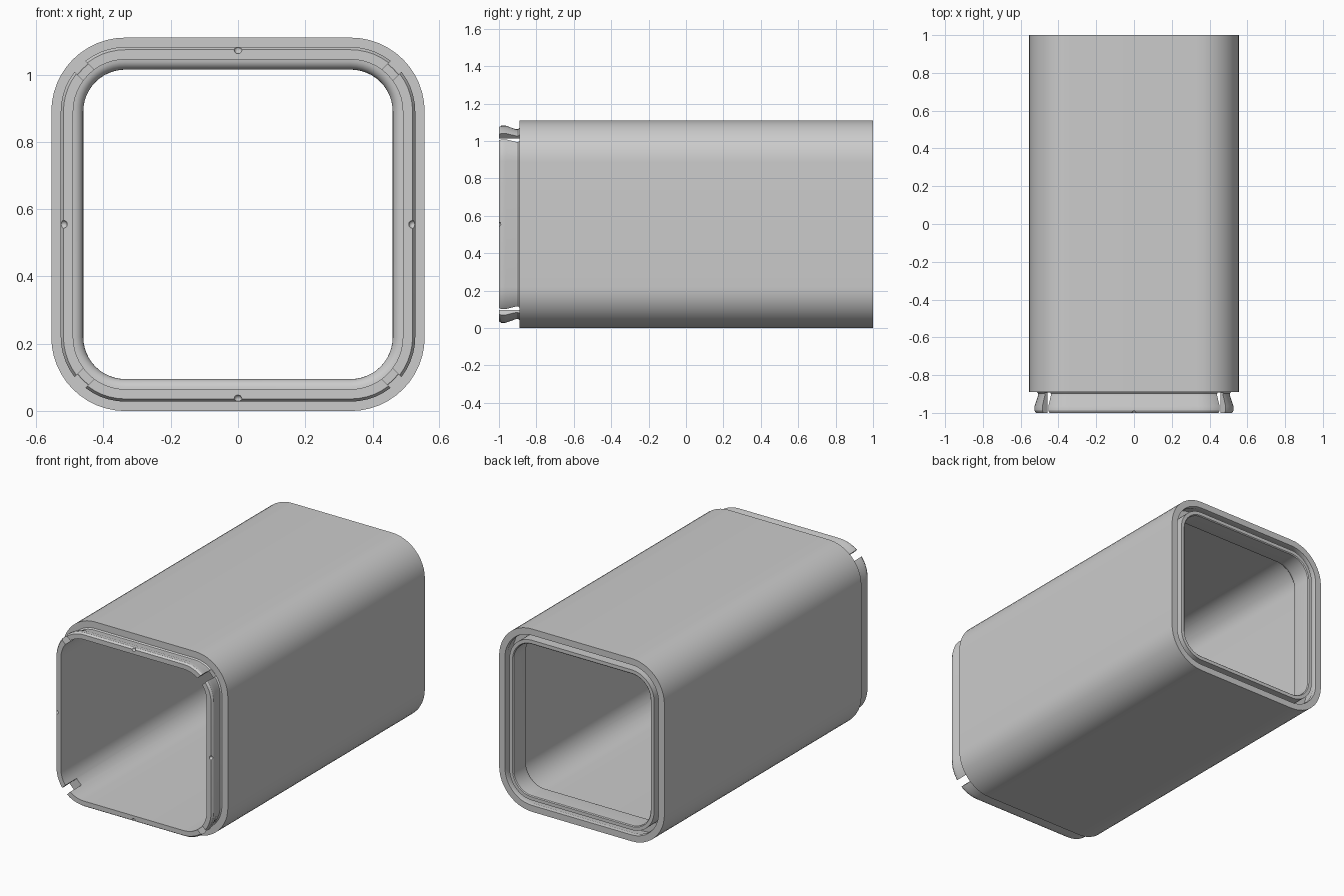
import bpy, bmesh, math
from mathutils import Matrix, Vector

cube = bpy.data.objects.get("Cube")
if cube:
    bpy.data.objects.remove(cube, do_unlink=True)

MID = 0.555      # half width, also the height of the tube axis
CORNER = 0.335   # shared centre of all corner arcs
STEPS = 12       # segments per corner

grey = bpy.data.materials.new("plain grey")
grey.use_nodes = True
grey.diffuse_color = (0.6, 0.6, 0.6, 1)
grey.node_tree.nodes["Principled BSDF"].inputs["Base Color"].default_value = (0.6, 0.6, 0.6, 1)


def make_object(name, bm):
    bmesh.ops.recalc_face_normals(bm, faces=bm.faces)
    mesh = bpy.data.meshes.new(name)
    bm.to_mesh(mesh)
    bm.free()
    obj = bpy.data.objects.new(name, mesh)
    bpy.context.collection.objects.link(obj)
    obj.data.materials.append(grey)
    return obj


def ring(bm, half, y):
    """Rounded square at depth y, with concentric corners."""
    verts = []
    r = half - CORNER
    for q, (sx, sz) in enumerate([(1, 1), (-1, 1), (-1, -1), (1, -1)]):
        for i in range(STEPS + 1):
            a = math.pi / 2 * (q + i / STEPS)
            verts.append(bm.verts.new((sx * CORNER + r * math.cos(a), y,
                                       MID + sz * CORNER + r * math.sin(a))))
    return verts


# Wall cross-section as (half width, y), swept round the rounded square
profile = [
    (0.555, 1.0), (0.555, -0.89),                        # outer skin
    (0.515, -0.89), (0.508, -0.897), (0.508, -0.91),     # neck of the snap lip
    (0.527, -0.965), (0.527, -0.988), (0.519, -1.0),     # snap bead
    (0.49, -1.0), (0.49, 0.86),                          # inner wall
]
# Rounded shoulder narrowing the bore at the back
profile += [(0.49 - 0.03 * math.sin(t), 0.89 - 0.03 * math.cos(t))
            for t in (math.pi / 2 * i / 6 for i in range(1, 7))]
profile += [
    (0.46, 0.995), (0.465, 1.0), (0.486, 1.0),           # inner rim
    (0.486, 0.90),                                       # socket groove floor
    (0.53, 0.90), (0.53, 0.925), (0.512, 0.98), (0.516, 1.0),
]

bm = bmesh.new()
rings = [ring(bm, h, y) for h, y in profile]
n = len(rings[0])
for a, b in zip(rings, rings[1:] + rings[:1]):
    for i in range(n):
        j = (i + 1) % n
        bm.faces.new((a[i], a[j], b[j], b[i]))
tube = make_object("square_tube", bm)

# Cutters: diagonal corner slots and small dimples in the snap lip
bm = bmesh.new()
for k in range(4):
    spin = Matrix.Translation((0, 0, MID)) @ Matrix.Rotation(k * math.pi / 2, 4, 'Y')
    slot = (spin @ Matrix.Rotation(math.pi / 4, 4, 'Y')
            @ Matrix.Translation((0.66, -0.991, 0))
            @ Matrix.Diagonal((0.2, 0.2, 0.045, 1)))
    bmesh.ops.create_cube(bm, size=1, matrix=slot)
    bmesh.ops.create_icosphere(bm, subdivisions=2, radius=0.012,
                               matrix=spin @ Matrix.Translation((0.519, -1.0, 0)))
cutter = make_object("lip_cutter", bm)
cutter.hide_render = True

cut = tube.modifiers.new("lip cuts", 'BOOLEAN')
cut.operation = 'DIFFERENCE'
cut.solver = 'EXACT'
cut.object = cutter

bpy.ops.object.select_all(action='DESELECT')
tube.select_set(True)
bpy.context.view_layer.objects.active = tube
bpy.ops.object.modifier_apply(modifier=cut.name)
bpy.data.objects.remove(cutter, do_unlink=True)
bpy.ops.object.shade_smooth_by_angle(angle=math.radians(30))
